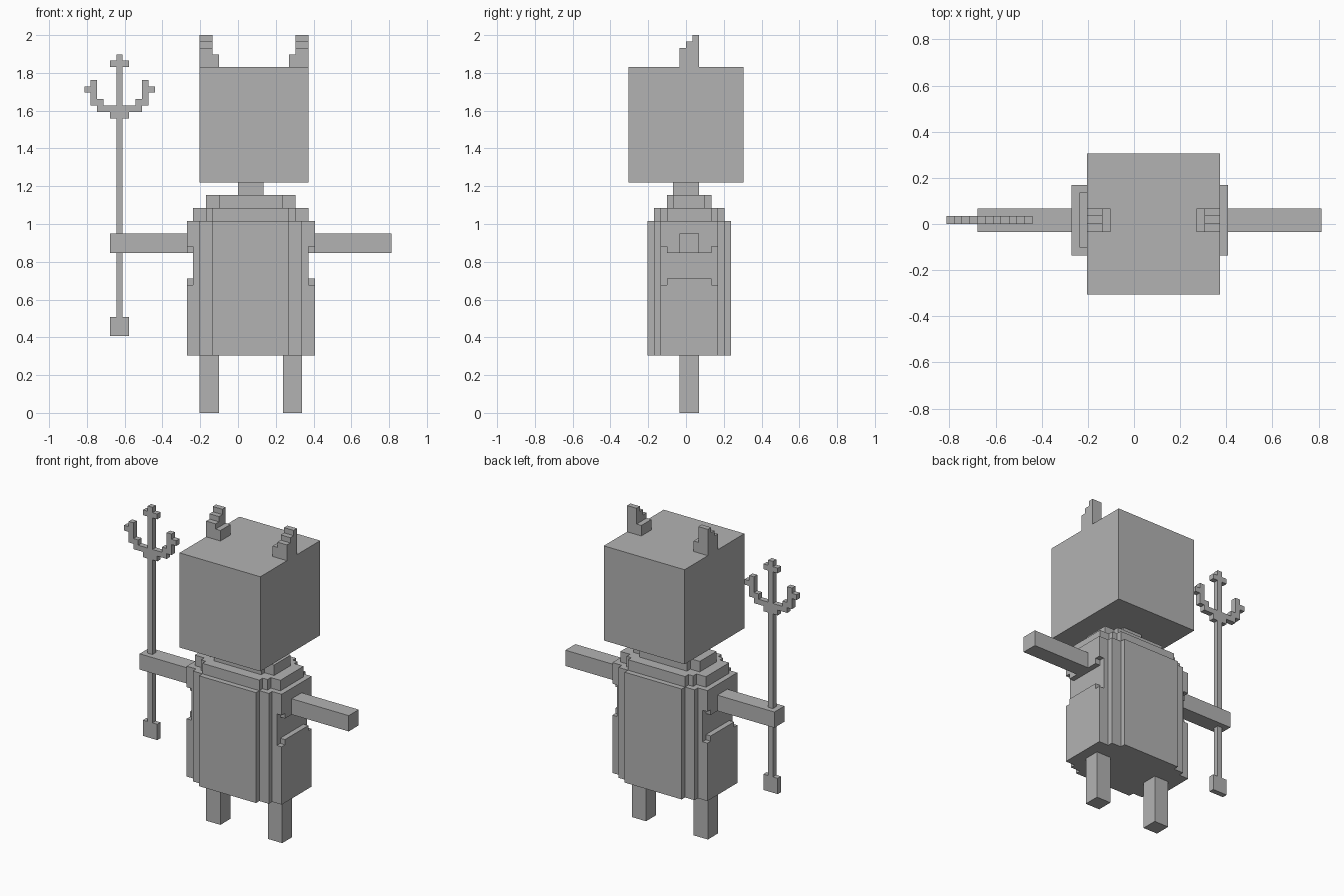
import bpy, bmesh

if "Cube" in bpy.data.objects:
    bpy.data.objects.remove(bpy.data.objects["Cube"])

U = 2 / 59          # one block of the grid; all numbers below count blocks
CX, CY = 2, 0.5     # centre of the torso

grey = bpy.data.materials.new("plain grey")
grey.diffuse_color = (0.45, 0.45, 0.45, 1)
grey.use_nodes = True
grey.node_tree.nodes["Principled BSDF"].inputs["Base Color"].default_value = grey.diffuse_color


def finish(name, bm):
    bmesh.ops.recalc_face_normals(bm, faces=bm.faces)
    bmesh.ops.scale(bm, vec=(U, U, U), verts=bm.verts)
    mesh = bpy.data.meshes.new(name)
    bm.to_mesh(mesh)
    bm.free()
    mesh.materials.append(grey)
    bpy.context.collection.objects.link(bpy.data.objects.new(name, mesh))


def box(name, x, y, z):
    bm = bmesh.new()
    bmesh.ops.create_cube(bm, size=1)
    for v in bm.verts:
        v.co = [r[0] if c < 0 else r[1] for c, r in zip(v.co, (x, y, z))]
    finish(name, bm)


def prism(name, pts, vec):
    """Extrude a flat outline along a vector."""
    bm = bmesh.new()
    face = bm.faces.new([bm.verts.new(p) for p in pts])
    ext = bmesh.ops.extrude_face_region(bm, geom=[face], use_keep_orig=True)
    bmesh.ops.translate(bm, vec=vec,
                        verts=[g for g in ext["geom"] if isinstance(g, bmesh.types.BMVert)])
    finish(name, bm)


def stepped(name, steps, z0, z1):
    """Slab with staircase corners; steps are (half width, half depth), widening."""
    q = []
    for i, (hx, hy) in enumerate(steps):
        q.append((hx, hy))
        if i + 1 < len(steps):
            q.append((hx, steps[i + 1][1]))
    r = q[::-1]
    loop = (q + [(x, -y) for x, y in r] + [(-x, -y) for x, y in q] + [(-x, y) for x, y in r])
    prism(name, [(CX + x, CY + y, z0) for x, y in loop], (0, 0, z1 - z0))


# Torso, shoulders, neck and head
stepped("torso", [(6, 6.5), (8, 5.5), (9, 4.5)], 9, 30)
stepped("shoulders", [(6, 5.5), (7, 4.5), (9, 3.5)], 30, 32)
stepped("collar", [(5, 3.5), (7, 2.5)], 32, 34)
box("neck", (0, 4), (-2, 2), (34, 36))
box("head", (-6, 11), (-9, 9), (36, 54))

# Side panels, with notched corners facing the gap under each arm
for side, x in (("left", -8), ("right", 11)):
    low = [(-4, 9), (5, 9), (5, 20), (4, 20), (4, 21), (-3, 21), (-3, 20), (-4, 20)]
    high = [(-4, 30), (5, 30), (5, 26), (4, 26), (4, 25), (-3, 25), (-3, 26), (-4, 26)]
    for part, outline in (("lower", low), ("upper", high)):
        prism(f"{side}_{part}_panel", [(x, y, z) for y, z in outline], (1, 0, 0))

# Legs with feet
for side, x in (("left", -6), ("right", 7)):
    box(f"{side}_foot", (x, x + 3), (-1, 2), (0, 3))
    box(f"{side}_leg", (x, x + 3), (-1, 2), (3, 9))

# Arms
box("left_arm", (-20, -8), (-1, 2), (25, 28))
box("right_upper_arm", (12, 18), (-1, 2), (25, 28))
box("right_forearm", (18, 24), (-1, 2), (25, 28))

# Horns: wide base, then a spike that steps back as it rises
spike = [(-1, 55.9), (-1, 57), (0, 57), (0, 58), (1, 58), (1, 59), (2, 59), (2, 55.9)]
spike = [(y, 56 if z == 55.9 else z) for y, z in spike]
for side, base, tip in (("left", -6, -6), ("right", 8, 9)):
    box(f"{side}_horn_base", (base, base + 3), (-1, 2), (54, 56))
    prism(f"{side}_horn_spike", [(tip, y, z) for y, z in spike], (2, 0, 0))

# Trident: shaft, pommel, crosspieces and mirrored side prongs
T = -18.5
box("trident_shaft", (T - .5, T + .5), (0, 1), (15, 56))
box("trident_pommel", (T - 1.5, T + 1.5), (0, 1), (12, 15))
box("trident_fork_base", (T - 1.5, T + 1.5), (0, 1), (46, 47))
box("trident_middle_barb", (T - 1.5, T + 1.5), (0, 1), (54, 55))
prong = [(.5, 47), (3.5, 47), (3.5, 48), (4.5, 48), (4.5, 50), (5.5, 50), (5.5, 51),
         (4.5, 51), (4.5, 52), (3.5, 52), (3.5, 49), (2.5, 49), (2.5, 48), (.5, 48)]
for side, s in (("left", -1), ("right", 1)):
    prism(f"trident_{side}_prong", [(T + s * x, 0, z) for x, z in prong], (0, 1, 0))
